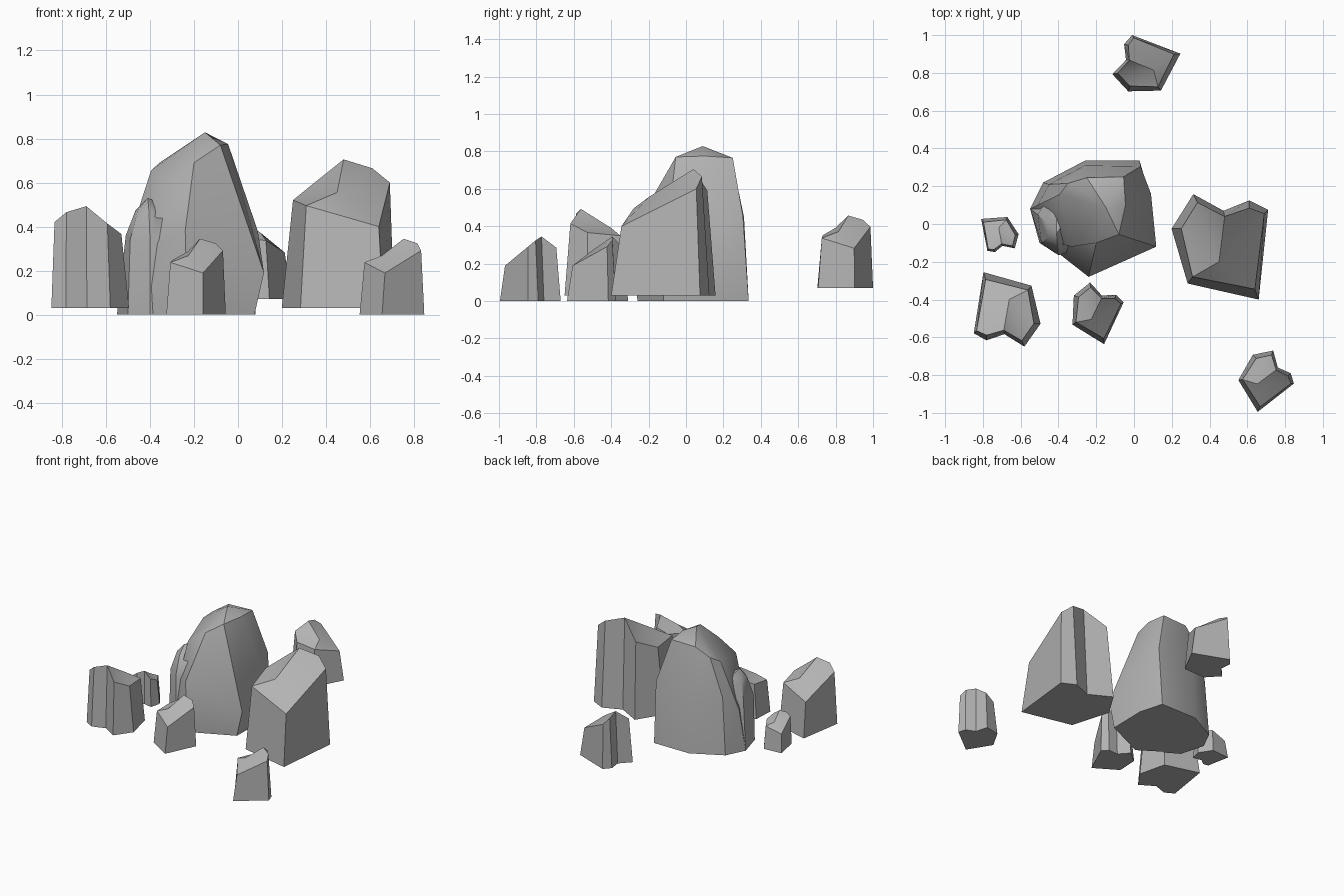
import bpy, bmesh, math
from mathutils import Matrix

cube = bpy.data.objects.get("Cube")
if cube:
    bpy.data.objects.remove(cube, do_unlink=True)

GREY = (0.45, 0.45, 0.45, 1)
stone = bpy.data.materials.new("stone grey")
stone.use_nodes = True
stone.diffuse_color = GREY
stone.node_tree.nodes["Principled BSDF"].inputs["Base Color"].default_value = GREY


def loft(name, rings, tip):
    """Rock from stacked rings, closed by a floor and a fan to the tip."""
    bm = bmesh.new()
    loops = [[bm.verts.new(p) for p in ring] for ring in rings]
    n = len(loops[0])
    bm.faces.new(loops[0])
    for low, high in zip(loops, loops[1:]):
        for i in range(n):
            j = (i + 1) % n
            bm.faces.new((low[i], low[j], high[j], high[i]))
    apex = bm.verts.new(tip)
    for i in range(n):
        bm.faces.new((loops[-1][i], loops[-1][(i + 1) % n], apex))
    bmesh.ops.recalc_face_normals(bm, faces=bm.faces)
    mesh = bpy.data.meshes.new(name)
    bm.to_mesh(mesh)
    bm.free()
    mesh.materials.append(stone)
    obj = bpy.data.objects.new(name, mesh)
    bpy.context.collection.objects.link(obj)
    bpy.ops.object.select_all(action="DESELECT")
    obj.select_set(True)
    bpy.context.view_layer.objects.active = obj
    bpy.ops.object.shade_smooth_by_angle(angle=math.radians(35))
    return obj


def flat(points, z=0):
    return [(x, y, z) for x, y in points]


# Notched boulder: one shape, repeated at several sizes and turns
foot = [(-.12, .26), (-.235, .077), (-.15, -.213), (.226, -.298),
        (.276, .177), (.176, .227), (.04, .172)]
shoulder = [(-.098, .216, .56), (-.184, .077, .49), (-.124, -.178, .465),
            (.206, -.243, .37), (.256, .157, .57), (.176, .187, .635),
            (.046, .142, .675)]
boulder = loft("right_boulder", [flat(foot), shoulder], (.016, -.098, .525))
boulder.location = (.434, -.102, .03)

copies = [("front_right_boulder", (.684, -.806, 0), .51, -46),
          ("back_boulder", (.047, .821, .07), .573, 75),
          ("left_boulder", (-.653, -.467, .03), .685, 177),
          ("front_boulder", (-.218, -.455, 0), .51, -19),
          ("left_pebble", (-.70, -.052, .03), .36, 197)]
for name, place, size, turn in copies:
    rock = boulder.copy()
    rock.name = name
    rock.matrix_world = (Matrix.Translation(place)
                         @ Matrix.Rotation(math.radians(turn), 4, "Z")
                         @ Matrix.Scale(size, 4))
    bpy.context.collection.objects.link(rock)

# Tall central rock
base = [(-.55, .08), (-.47, -.1), (-.23, -.26), (.075, -.12),
        (.08, .16), (.03, .335), (-.26, .335), (-.48, .22)]
belly = [(-.51, .1, .3), (-.42, -.1, .3), (-.24, -.28, .38), (.118, -.12, .19),
         (.09, .16, .38), (.035, .305, .45), (-.26, .31, .45), (-.45, .21, .42)]
crown = [(-.395, .155, .655), (-.33, -.12, .6), (-.2, -.1, .69), (-.08, -.055, .77),
         (-.045, .1, .775), (-.055, .25, .765), (-.25, .245, .76), (-.35, .215, .695)]
loft("central_rock", [flat(base), belly, crown], (-.15, .09, .828))

# Rounded lobe leaning on its left flank
lobe_base = [(-.55, .08), (-.5, -.1), (-.4, -.16), (-.26, -.12), (-.25, .1), (-.45, .22)]
lobe_mid = [(-.51, .05, .36), (-.49, -.1, .34), (-.4, -.165, .34),
            (-.29, -.13, .34), (-.28, .1, .4), (-.43, .17, .4)]
lobe_top = [(-.465, .01, .475), (-.455, -.07, .475), (-.405, -.115, .47),
            (-.36, -.09, .47), (-.34, .05, .5), (-.41, .07, .5)]
loft("side_lobe", [flat(lobe_base), lobe_mid, lobe_top], (-.41, -.05, .53))
